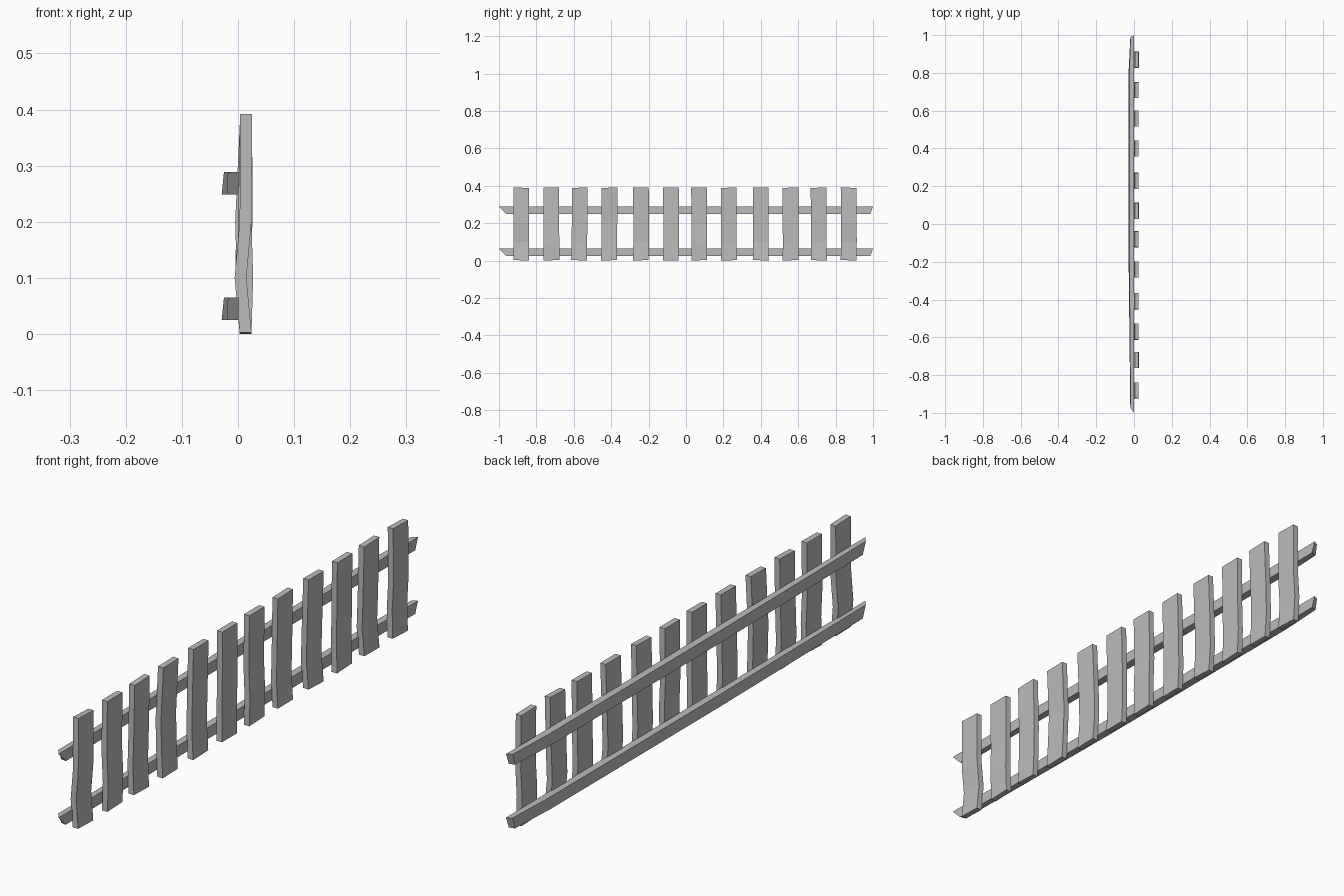
import bpy, bmesh, random

cube = bpy.data.objects.get("Cube")
if cube:
    bpy.data.objects.remove(cube, do_unlink=True)

random.seed(4)

wood = bpy.data.materials.new("weathered grey")
wood.use_nodes = True
wood.diffuse_color = (0.5, 0.5, 0.5, 1)
wood.node_tree.nodes["Principled BSDF"].inputs["Base Color"].default_value = (0.5, 0.5, 0.5, 1)


def loft(name, rings):
    """Flat-shaded plank through a list of four-cornered cross-sections."""
    bm = bmesh.new()
    rows = [[bm.verts.new(p) for p in ring] for ring in rings]
    for a, b in zip(rows, rows[1:]):
        for i in range(4):
            j = (i + 1) % 4
            bm.faces.new((a[i], a[j], b[j], b[i]))
    bm.faces.new(rows[0][::-1])
    bm.faces.new(rows[-1])
    bmesh.ops.recalc_face_normals(bm, faces=bm.faces)
    mesh = bpy.data.meshes.new(name)
    bm.to_mesh(mesh)
    bm.free()
    mesh.materials.append(wood)
    obj = bpy.data.objects.new(name, mesh)
    bpy.context.collection.objects.link(obj)


# Pickets: position along the fence and how far each warps at two heights
pickets = [(-.88, -.001, -.010), (-.72, -.001, .002), (-.57, -.004, -.005),
           (-.41, -.009, -.006), (-.24, -.006, -.008), (-.08, -.002, -.003),
           (.07, -.003, .001), (.23, -.004, -.006), (.40, -.007, -.009),
           (.56, -.002, -.004), (.71, -.006, -.009), (.87, .001, -.005)]
for n, (y, upper, lower) in enumerate(pickets, 1):
    rings = []
    for z, shift in ((0.002, -.001), (.1, lower), (.2, upper), (.39, 0)):
        tilt = random.uniform(-.002, .002) if z in (.002, .39) else 0
        slide = random.uniform(-.002, .002)
        x0, x1 = .004 + shift, .025 + shift
        y0, y1 = y - .042 + slide, y + .042 + slide
        rings.append([(x0, y0, z - tilt), (x1, y0, z - tilt),
                      (x1, y1, z + tilt), (x0, y1, z + tilt)])
    loft(f"picket_{n}", rings)

# Rails: slightly bowed, with broken, slanted ends
for name, base in (("lower_rail", .025), ("upper_rail", .249)):
    top = base + .04

    def section(back_top, back_low, ys):
        corners = ((.001, top), (.001, base), (back_low, base), (back_top, top))
        return [(x, y, z) for (x, z), y in zip(corners, ys)]

    loft(name, [section(-.018, -.020, (-1, -.96, -.955, -.975)),
                section(-.025, -.029, (-.15,) * 4),
                section(-.025, -.029, (.8,) * 4),
                section(-.018, -.020, (1, .985, .98, .99))])
